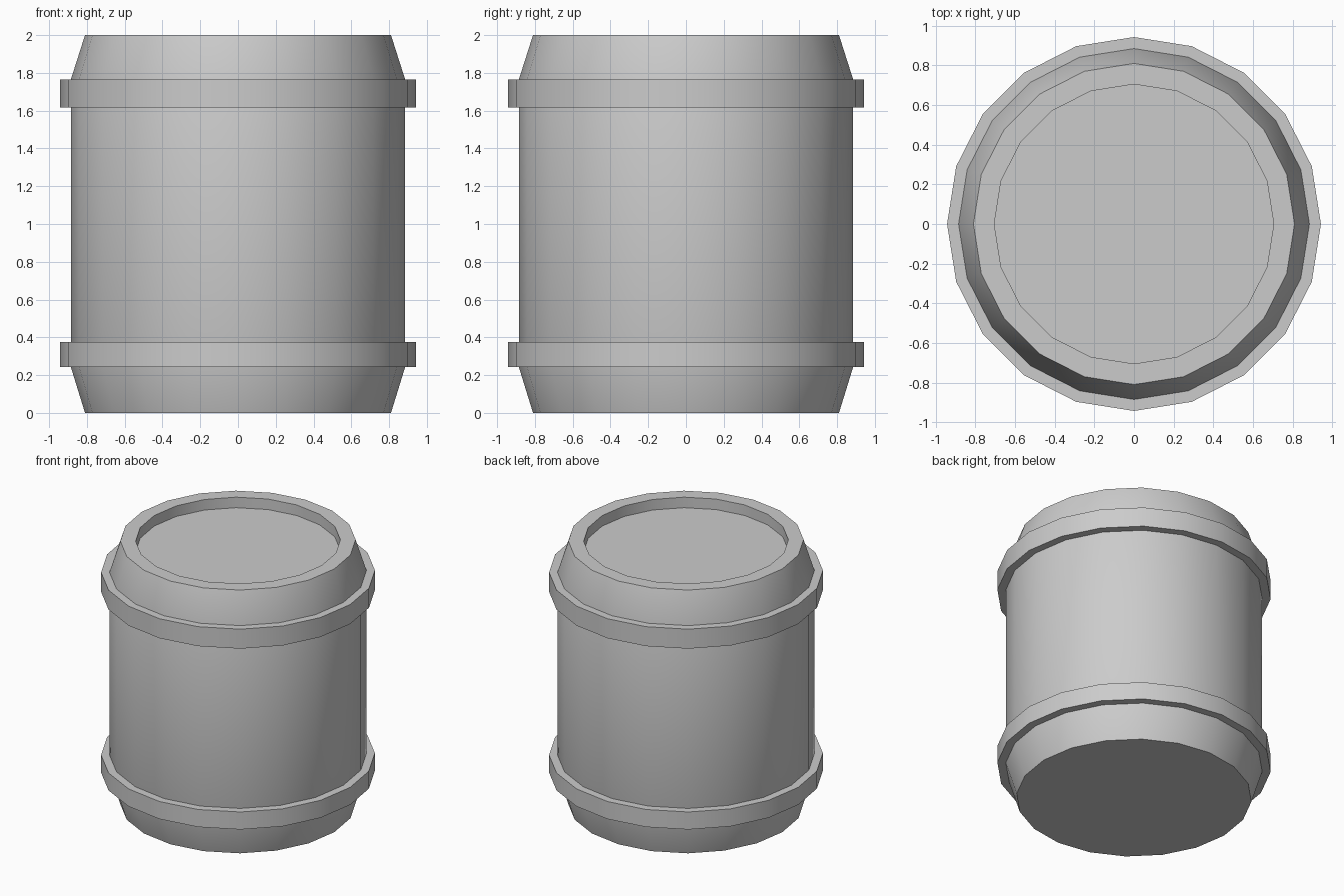
import bpy, bmesh
from math import cos, sin, pi, radians

if "Cube" in bpy.data.objects:
    bpy.data.objects.remove(bpy.data.objects["Cube"])

SIDES = 20


def lathe(name, profile, capped=False):
    """Revolve (radius, z) points around z; optionally cap both ends."""
    bm = bmesh.new()
    rings = [[bm.verts.new((r * cos(2 * pi * i / SIDES), r * sin(2 * pi * i / SIDES), z))
              for i in range(SIDES)] for r, z in profile]
    for a, b in zip(rings, rings[1:]):
        for i in range(SIDES):
            j = (i + 1) % SIDES
            bm.faces.new((a[i], a[j], b[j], b[i]))
    if capped:
        bm.faces.new(rings[0][::-1])
        bm.faces.new(rings[-1])
    mesh = bpy.data.meshes.new(name)
    bm.to_mesh(mesh)
    bm.free()
    obj = bpy.data.objects.new(name, mesh)
    bpy.context.collection.objects.link(obj)
    bpy.ops.object.select_all(action='DESELECT')
    obj.select_set(True)
    bpy.context.view_layer.objects.active = obj
    bpy.ops.object.shade_smooth_by_angle(angle=radians(30))
    return obj


R_BODY, R_HOOP = 0.885, 0.943

# Barrel body: tapered ends, straight middle, recessed lid
lathe("barrel_body", [(0.81, 0), (R_BODY, 0.243), (R_BODY, 1.765), (0.81, 2.0),
                      (0.705, 2.0), (0.705, 1.92)], capped=True)

# Raised hoops, open on the side hidden against the body
for name, z0, z1 in (("lower_hoop", 0.243, 0.376), ("upper_hoop", 1.617, 1.765)):
    lathe(name, [(R_BODY, z0), (R_HOOP, z0), (R_HOOP, z1), (R_BODY, z1)])
